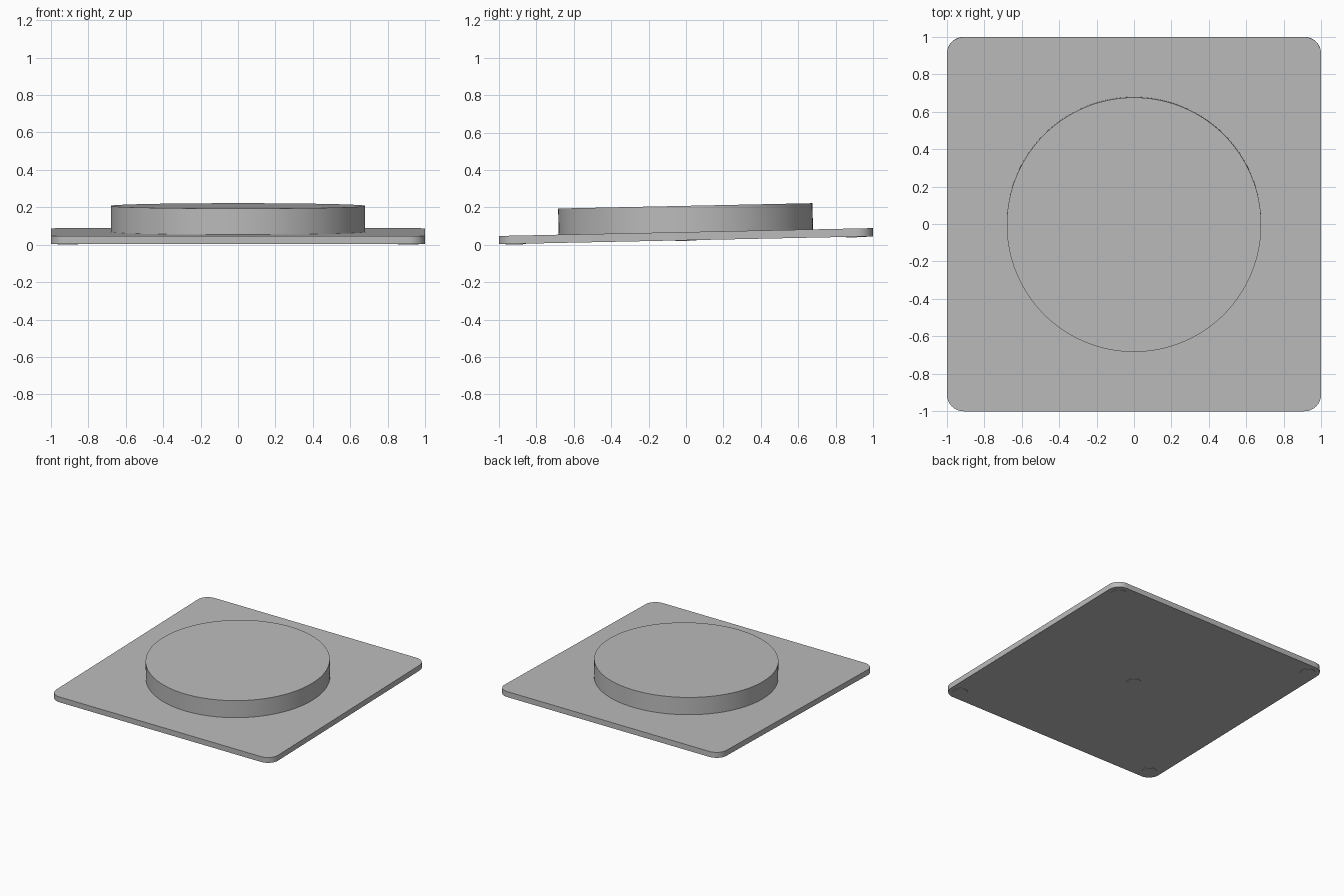
import bpy
import bmesh
from math import radians, cos, sin
from mathutils import Matrix

cube = bpy.data.objects.get("Cube")
if cube:
    bpy.data.objects.remove(cube, do_unlink=True)

grey = bpy.data.materials.new("plain grey")
grey.use_nodes = True
COLOUR = (0.5, 0.5, 0.5, 1)
grey.diffuse_color = COLOUR
grey.node_tree.nodes["Principled BSDF"].inputs["Base Color"].default_value = COLOUR

# The whole body leans up slightly towards the back
TILT = Matrix.Translation((0, 0, 0.024)) @ Matrix.Rotation(radians(1.2), 4, 'X')
CORNER = 0.91
RADIUS = 0.09


def arc(cx, cy, radius, start, sweep, steps):
    angles = [radians(start + sweep * i / steps) for i in range(steps + 1)]
    return [(cx + radius * cos(a), cy + radius * sin(a)) for a in angles]


def prism(name, outline, bottom, top):
    """Extrude a flat outline between two heights, then tilt it."""
    bm = bmesh.new()
    face = bm.faces.new([bm.verts.new((x, y, bottom)) for x, y in outline])
    extruded = bmesh.ops.extrude_face_region(bm, geom=[face], use_keep_orig=True)
    verts = [v for v in extruded["geom"] if isinstance(v, bmesh.types.BMVert)]
    bmesh.ops.translate(bm, verts=verts, vec=(0, 0, top - bottom))
    bmesh.ops.recalc_face_normals(bm, faces=bm.faces)
    mesh = bpy.data.meshes.new(name)
    bm.to_mesh(mesh)
    bm.free()
    mesh.materials.append(grey)
    obj = bpy.data.objects.new(name, mesh)
    bpy.context.collection.objects.link(obj)
    obj.matrix_world = TILT
    bpy.ops.object.select_all(action='DESELECT')
    obj.select_set(True)
    bpy.context.view_layer.objects.active = obj
    bpy.ops.object.shade_smooth_by_angle(angle=radians(30))
    return obj


def disc(name, cx, cy, radius, bottom, top, sides):
    return prism(name, arc(cx, cy, radius, 0, 360, sides)[:-1], bottom, top)


# Square base plate with rounded corners
outline = []
for i, (sx, sy) in enumerate([(1, 1), (-1, 1), (-1, -1), (1, -1)]):
    outline += arc(sx * CORNER, sy * CORNER, RADIUS, 90 * i, 90, 12)
prism("base_plate", outline, 0, 0.044)

# Round raised platform
disc("round_platform", 0, 0, 0.68, 0.04, 0.184, 128)

# Thin pads underneath: one in the middle and one at each corner
disc("middle_pad", 0, 0, 0.055, -0.003, 0.01, 32)
for side, sx in (("left", 1), ("right", -1)):
    for end, sy in (("front", -1), ("back", 1)):
        disc(f"{end}_{side}_pad", sx * CORNER, sy * CORNER, 0.055, -0.003, 0.01, 32)
